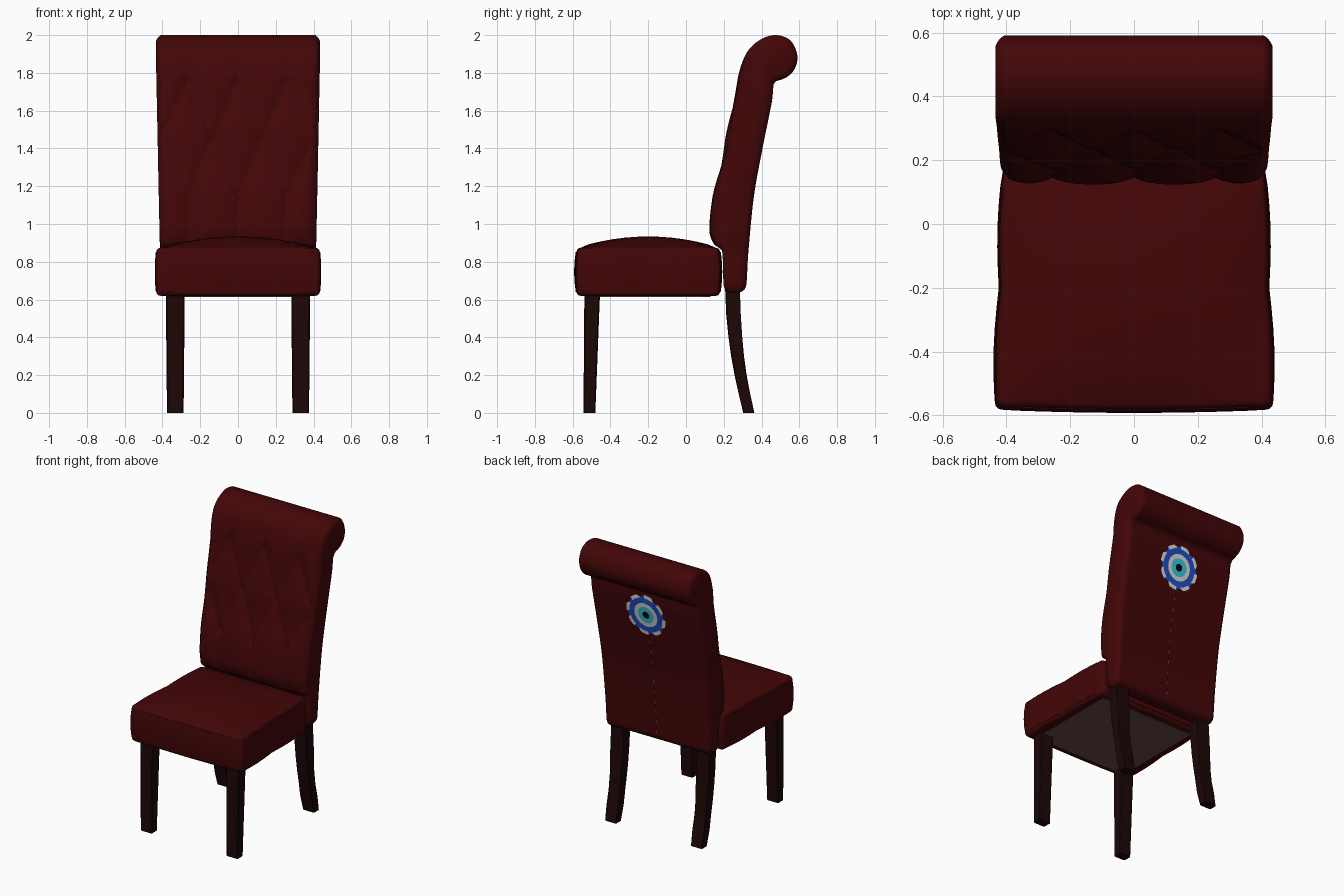
import bpy, bmesh, math
from mathutils import Vector

cube = bpy.data.objects.get("Cube")
if cube:
    bpy.data.objects.remove(cube, do_unlink=True)


def material(name, r, g, b):
    m = bpy.data.materials.new(name)
    m.use_nodes = True
    m.diffuse_color = (r, g, b, 1)
    bsdf = next(n for n in m.node_tree.nodes if n.type == 'BSDF_PRINCIPLED')
    bsdf.inputs["Base Color"].default_value = (r, g, b, 1)
    bsdf.inputs["Roughness"].default_value = 0.7
    return m


RED = material("dark red fabric", 0.056, 0.0018, 0.0022)
WOOD = material("dark wood", 0.012, 0.002, 0.002)
LINING = material("grey brown lining", 0.15, 0.065, 0.065)
WHITE = material("white", 0.7, 0.7, 0.7)
BLUE = material("blue", 0.015, 0.075, 0.55)
CYAN = material("cyan", 0.04, 0.58, 0.7)
BLACK = material("black", 0.002, 0.002, 0.003)


def finish(name, bm, mats, angle=0.7):
    bmesh.ops.recalc_face_normals(bm, faces=bm.faces)
    mesh = bpy.data.meshes.new(name)
    bm.to_mesh(mesh)
    bm.free()
    for m in mats:
        mesh.materials.append(m)
    mesh.shade_smooth()
    mesh.set_sharp_from_angle(angle=angle)
    obj = bpy.data.objects.new(name, mesh)
    bpy.context.collection.objects.link(obj)
    return obj


def loft(bm, rings):
    """Bridge equal-length rings of points and cap both ends."""
    vs = [[bm.verts.new(p) for p in ring] for ring in rings]
    n = len(vs[0])
    for a, b in zip(vs, vs[1:]):
        for i in range(n):
            j = (i + 1) % n
            bm.faces.new((a[i], a[j], b[j], b[i]))
    bm.faces.new(vs[0][::-1])
    bm.faces.new(vs[-1])


def smooth_loop(points, step):
    """Closed Catmull-Rom curve sampled at about the given step."""
    out, n = [], len(points)
    for i in range(n):
        a, b, c, d = (Vector(points[(i + k - 1) % n]) for k in range(4))
        lim = (c - b).length
        count = max(1, round(lim / step))
        t1, t2 = (c - a) / 2, (d - b) / 2
        t1, t2 = (t * min(1, lim / t.length) for t in (t1, t2))
        for k in range(count):
            t = k / count
            out.append(b * (2*t**3 - 3*t*t + 1) + t1 * (t**3 - 2*t*t + t)
                       + c * (3*t*t - 2*t**3) + t2 * (t**3 - t*t))
    return out


# Backrest side profile (y, z): up the front, over the roll, down the rear
profile = smooth_loop([
    (0.20, 0.67), (0.19, 0.86), (0.15, 0.89), (0.122, 0.96), (0.14, 1.15),
    (0.185, 1.33), (0.215, 1.5), (0.255, 1.68), (0.285, 1.82), (0.33, 1.92),
    (0.40, 1.98), (0.48, 2.0), (0.555, 1.97), (0.59, 1.89), (0.575, 1.82),
    (0.53, 1.775), (0.475, 1.755), (0.464, 1.74), (0.455, 1.65), (0.405, 1.4),
    (0.36, 1.15), (0.33, 0.85), (0.318, 0.67), (0.292, 0.64), (0.226, 0.64)], 0.02)
count = len(profile)
normals = []
for i in range(count):
    t = profile[(i + 1) % count] - profile[i - 1]
    normals.append(Vector((-t.y, t.x)).normalized())
rear = sorted((p.y, p.x) for p, n in zip(profile, normals)
              if n.x > 0.6 and 0.66 < p.y < 1.735)


def rear_y(z):
    for (z0, y0), (z1, y1) in zip(rear, rear[1:]):
        if z0 <= z <= z1:
            return y0 + (y1 - y0) * (z - z0) / (z1 - z0)
    return rear[-1][1]


# Diamond tufting folds on the front of the backrest
TOP, MID, LOW = 1.76, 1.46, 1.17
folds, buttons = [], []
for s in (-1, 1):
    for x in (0, 0.26 * s):
        folds += [((x, TOP), (0.13 * s, MID)), ((0.13 * s, MID), (x, LOW)),
                  ((x, LOW), (x, 0.88)), ((x, TOP), (x, 1.84))]
        buttons += [(x, TOP), (x, LOW)]
    buttons.append((0.13 * s, MID))
    folds += [((0.26 * s, TOP), (0.41 * s, MID)), ((0.41 * s, MID), (0.26 * s, LOW)),
              ((0.41 * s, 0.88), (0.41 * s, 1.9))]
folds = [(Vector(a), Vector(b)) for a, b in folds]


def fold_depth(x, z):
    p = Vector((x, z))
    near = 9
    for a, b in folds:
        ab = b - a
        t = max(0, min(1, (p - a).dot(ab) / ab.length_squared))
        near = min(near, (p - a - ab * t).length)
    pit = min((p - Vector(q)).length for q in buttons)
    fade = max(0, min(1, (1.92 - z) / 0.2))
    return fade * (0.024 * math.exp(-near / 0.045) + 0.02 * math.exp(-pit / 0.02))


def back_ring(x, inset):
    ring = []
    for p, n in zip(profile, normals):
        off = inset
        if n.x < -0.3 and p.y > 0.88:
            off += fold_depth(x, p.y) * min(1, (p.y - 0.88) / 0.05)
        q = p - n * off
        widen = 0.965 + 0.06 * min(1, max(0, (p.y - 0.65) / 1.25))
        ring.append((x * widen, q.x, q.y))
    return ring


COLS = 64
stations = [(0.398 * (2 * i / COLS - 1), 0) for i in range(COLS + 1)]
side = [(0.409, 0.008), (0.418, 0.02), (0.424, 0.034)]
stations = [(-x, o) for x, o in reversed(side)] + stations + side
bm = bmesh.new()
loft(bm, [back_ring(x, o) for x, o in stations])
finish("backrest", bm, [RED], 0.9)

# Seat cushion: a puffed, crowned box with rounded edges
bm = bmesh.new()
bmesh.ops.create_cube(bm, size=2)
bmesh.ops.subdivide_edges(bm, edges=bm.edges[:], cuts=11, use_grid_fill=True)
for vert in bm.verts:
    u, v, w = vert.co
    half = 0.416 - 0.012 * v + 0.01 * abs(math.sin(math.pi * v)) + 0.008 * (1 - w * w)
    depth = 0.37 + 0.012 * (1 - w * w) + 0.01 * (1 - u * u)
    crown = 0.06 * (1 - u * u) * (1 - v * v) * (w + 1) / 2
    vert.co = (u * half, -0.2 + v * depth, 0.747 + 0.127 * w + crown)
edges = [e for e in bm.edges if e.calc_face_angle(0) > 0.8]
bmesh.ops.bevel(bm, geom=edges, offset=0.022, segments=3, profile=0.5, affect='EDGES')
finish("seat_cushion", bm, [RED])

# Lining under the seat
bm = bmesh.new()
bmesh.ops.create_cube(bm, size=1)
for vert in bm.verts:
    vert.co = (vert.co.x * 0.72, -0.2 + vert.co.y * 0.66, 0.618 + vert.co.z * 0.008)
finish("seat_lining", bm, [LINING])

# Legs: square sections (z, front y, rear y, half width) from floor to seat
FRONT_LEG = [(0, -0.543, -0.48, 0.044), (0.64, -0.538, -0.455, 0.05)]
REAR_LEG = [(0, 0.303, 0.362, 0.044), (0.1, 0.279, 0.34, 0.045), (0.2, 0.257, 0.321, 0.046),
            (0.3, 0.239, 0.307, 0.047), (0.4, 0.225, 0.298, 0.048),
            (0.52, 0.213, 0.29, 0.049), (0.66, 0.207, 0.285, 0.05)]
for part, sections in (("front", FRONT_LEG), ("rear", REAR_LEG)):
    for side_name, cx in (("left", 0.332), ("right", -0.332)):
        bm = bmesh.new()
        loft(bm, [[(cx - h, y0, z), (cx + h, y0, z), (cx + h, y1, z), (cx - h, y1, z)]
                  for z, y0, y1, h in sections])
        long_edges = [e for e in bm.edges
                      if abs(e.verts[0].co.z - e.verts[1].co.z) > 0.05]
        bmesh.ops.bevel(bm, geom=long_edges, offset=0.006, segments=1, affect='EDGES')
        finish(f"{part}_{side_name}_leg", bm, [WOOD], 0.5)

# Round eye medallion with a notched white rim, laid onto the rear panel
SIDES, CENTRE = 48, 1.567
bm = bmesh.new()
rings = []
for k, r in enumerate((0.025, 0.06, 0.088, 0.126, 0.15)):
    ring = []
    for i in range(SIDES):
        a = 2 * math.pi * i / SIDES
        rad = 0.136 if k == 4 and i % 6 > 3 else r
        z = CENTRE + rad * math.sin(a)
        ring.append(bm.verts.new((rad * math.cos(a), rear_y(z) + 0.005, z)))
    rings.append(ring)
bm.faces.new(rings[0]).material_index = 0
for k, (a, b) in enumerate(zip(rings, rings[1:])):
    for i in range(SIDES):
        j = (i + 1) % SIDES
        face = bm.faces.new((a[i], a[j], b[j], b[i]))
        face.material_index = 3 if k == 3 and i % 6 > 3 else (1, 2, 3, 2)[k]
finish("eye_medallion", bm, [BLACK, CYAN, WHITE, BLUE])

# Centre seam down the rear panel, with pale stitches
bm = bmesh.new()
pairs = []
for i in range(31):
    z = 0.69 + 0.73 * i / 30
    pairs.append([bm.verts.new((s * 0.003, rear_y(z) + 0.003, z)) for s in (-1, 1)])
for i, (a, b) in enumerate(zip(pairs, pairs[1:])):
    bm.faces.new((a[0], a[1], b[1], b[0])).material_index = int(i % 3 == 0)
finish("rear_seam", bm, [WOOD, LINING])
